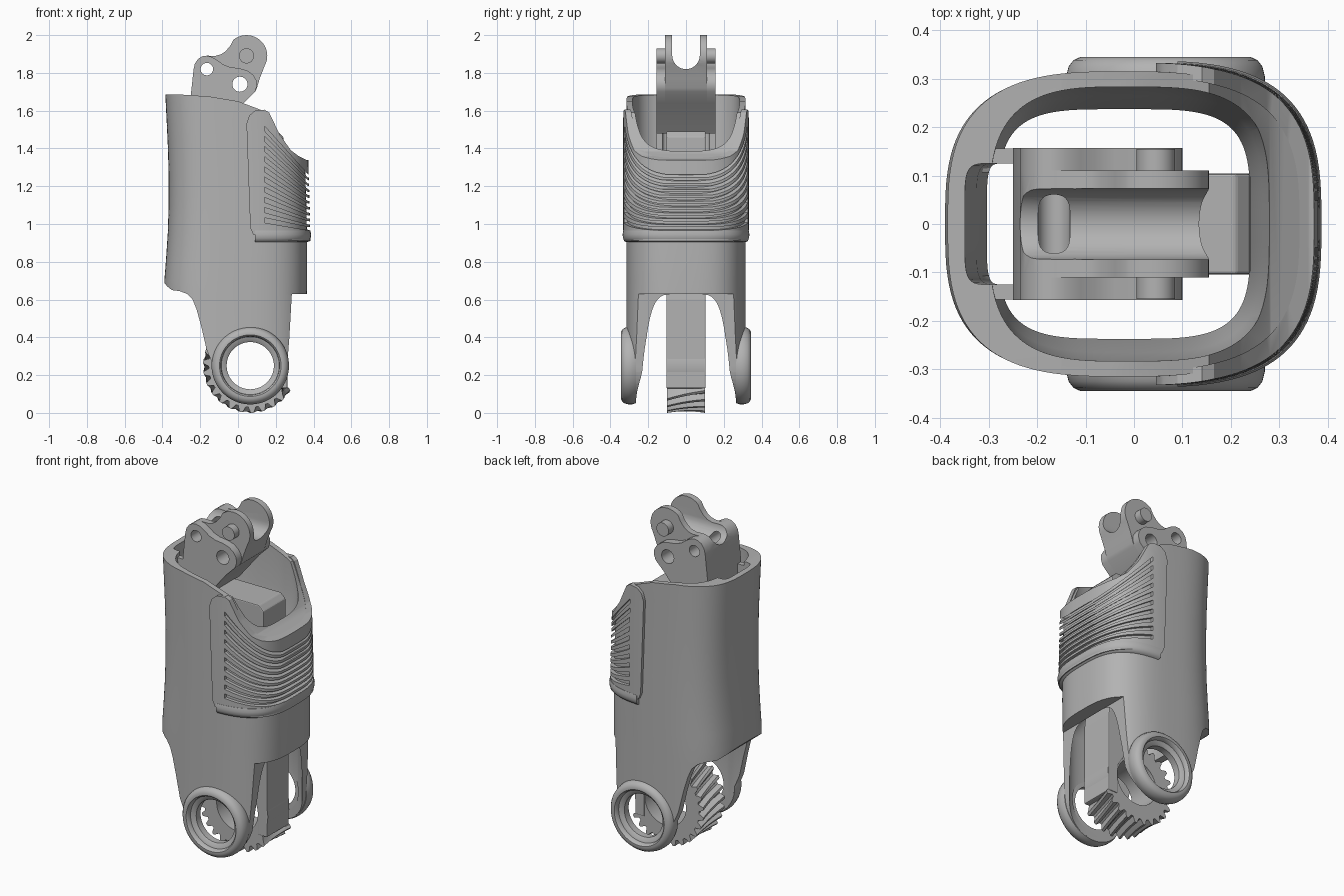
import bpy, bmesh, math
from math import sin, cos, pi, radians

if "Cube" in bpy.data.objects:
    bpy.data.objects.remove(bpy.data.objects["Cube"])

grey = bpy.data.materials.new("plain_grey")
grey.diffuse_color = (0.45, 0.45, 0.45, 1)
grey.use_nodes = True
grey.node_tree.nodes["Principled BSDF"].inputs["Base Color"].default_value = grey.diffuse_color
PIVOT = (0.065, 0.25)


def loft(name, loops, wrap=False):
    """Skin closed loops of points; cap the ends, or join last to first."""
    bm = bmesh.new()
    rows = [[bm.verts.new(p) for p in lp] for lp in loops]
    n = len(rows[0])
    pairs = list(zip(rows, rows[1:])) + ([(rows[-1], rows[0])] if wrap else [])
    for a, b in pairs:
        for i in range(n):
            j = (i + 1) % n
            bm.faces.new((a[i], a[j], b[j], b[i]))
    if not wrap:
        bm.faces.new(rows[0][::-1])
        bm.faces.new(rows[-1])
    bmesh.ops.recalc_face_normals(bm, faces=bm.faces)
    me = bpy.data.meshes.new(name)
    bm.to_mesh(me)
    bm.free()
    me.materials.append(grey)
    ob = bpy.data.objects.new(name, me)
    bpy.context.collection.objects.link(ob)
    return ob


def extrude(name, pts, y0, y1):
    return loft(name, [[(x, y, z) for x, z in pts] for y in (y0, y1)])


def circle(cx, cz, r, n=48):
    return [(cx + r * cos(2 * pi * i / n), cz + r * sin(2 * pi * i / n)) for i in range(n)]


def section(z, xl, xr, yh, e, n=112):
    """Rounded (superellipse) horizontal cross-section."""
    pts = []
    for i in range(n):
        c, s = cos(2 * pi * (i + .5) / n), sin(2 * pi * (i + .5) / n)
        pts.append(((xl + xr) / 2 + (xr - xl) / 2 * math.copysign(abs(c) ** (2 / e), c),
                    yh * math.copysign(abs(s) ** (2 / e), s), z))
    return pts


def activate(ob):
    bpy.ops.object.select_all(action='DESELECT')
    ob.select_set(True)
    bpy.context.view_layer.objects.active = ob


def boolean(ob, cutter, op='DIFFERENCE'):
    m = ob.modifiers.new("cut", 'BOOLEAN')
    m.operation, m.solver, m.object = op, 'EXACT', cutter
    activate(ob)
    bpy.ops.object.modifier_apply(modifier=m.name)
    bpy.data.objects.remove(cutter)


def smooth(ob, angle=32):
    activate(ob)
    bpy.ops.object.shade_smooth_by_angle(angle=radians(angle))


# outer skin levels: z, left x, right x
SKIN = [(-.1, -.39, .365), (.63, -.39, .365), (.7, -.39, .366), (.8, -.382, .366),
        (.95, -.372, .365), (1.1, -.367, .362), (1.25, -.367, .357),
        (1.4, -.371, .352), (1.55, -.378, .345), (1.75, -.388, .335)]


def skin(name, off):
    return loft(name, [section(z, a - off, b + off, .315 + off, 3) for z, a, b in SKIN])


# --- outer sleeve: loft trimmed to the side outline, then hollowed
shell = skin("outer_sleeve", 0)
ear = [(PIVOT[0] + .195 * cos(radians(a)), PIVOT[1] + .195 * sin(radians(a)))
       for a in range(0, -181, -10)]
outline = [(-.5, 1.685), (-.3, 1.685), (-.15, 1.675), (0, 1.65), (.08, 1.62), (.155, 1.59),
           (.22, 1.47), (.28, 1.385), (.36, 1.335), (.5, 1.33), (.5, .63), (.285, .63),
           (.272, .4)] + ear + [(-.165, .33), (-.195, .46), (-.22, .55), (-.24, .6),
           (-.27, .63), (-.31, .645), (-.35, .65), (-.375, .67), (-.4, .7), (-.5, .71)]
boolean(shell, extrude("trim", outline, -.6, .6), 'INTERSECT')
cavity = [(-.2, -.3, .285, .265, 6), (.64, -.3, .285, .265, 6), (.74, -.28, .24, .237, 4),
          (1.15, -.28, .24, .237, 4), (1.3, -.29, .265, .265, 3.6), (1.42, -.295, .285, .28, 3.4),
          (1.8, -.3, .285, .285, 3.3)]
boolean(shell, loft("hollow", [section(*c) for c in cavity]))
slot = [(.55, -.3, -.2, .125, 6), (1.2, -.325, -.2, .125, 6), (1.8, -.355, -.2, .125, 6)]
boolean(shell, loft("back_slot", [section(*c) for c in slot]))
boolean(shell, extrude("pivot_hole", circle(*PIVOT, .15), -.6, .6))
smooth(shell)

# --- webs joining the sleeve to the inner bracket
for s in (1, -1):
    extrude("sleeve_web", [(-.32, .9), (-.22, .9), (-.22, 1.66), (-.32, 1.66)], s * .125, s * .156)

# --- ribbed grip pad wrapped over the front
pad = skin("grip_pad", .018)
pad_outline = [(.08, .945), (.2, .925), (.3, .912), (.5, .905), (.5, 1.335), (.36, 1.34),
               (.32, 1.36), (.28, 1.39), (.22, 1.475), (.165, 1.59), (.14, 1.605), (.09, 1.6),
               (.06, 1.575), (.045, 1.53), (.055, 1.25), (.065, .98)]
boolean(pad, extrude("trim", pad_outline, -.6, .6), 'INTERSECT')
boolean(pad, skin("inside", -.012))
for i in range(10):
    zl, zr = 1.02 + .054 * i, .975 + .031 * i
    groove = [(.14, zl - .013), (.37, zr - .008), (.5, zr - .02), (.5, zr - .002),
              (.37, zr + .009), (.14, zl + .013)]
    boolean(pad, extrude("groove", groove, -.6, .6))
smooth(pad)
# raised smooth lip under the ribs
lip = loft("pad_lower_lip", [section(z, -.372, .365 + o, .315 + o, 3) for z, o in
           ((.9, -.01), (.908, .012), (.925, .02), (.945, .022), (.965, .018), (.975, -.01))])
boolean(lip, extrude("trim", [(.09, .8), (.5, .8), (.5, 1.1), (.09, 1.1)], -.6, .6), 'INTERSECT')
boolean(lip, skin("inside", -.012))
smooth(lip, 50)

# --- pivot rings on the two ears
ring = [(.125, .265), (.125, .305), (.13, .31), (.153, .318), (.156, .338), (.163, .345),
        (.175, .345), (.19, .338), (.2, .325), (.205, .305), (.205, .285), (.198, .265)]
for s in (1, -1):
    loops = [[(PIVOT[0] + r * cos(a), s * y, PIVOT[1] + r * sin(a)) for r, y in ring]
             for a in [2 * pi * i / 72 for i in range(72)]]
    smooth(loft("pivot_ring", loops, True), 40)

# --- toothed wheel with slanted teeth and a concave rim
TEETH, STEP = 26, 8
wave = (1, 1, 1, .5, 0, 0, 0, .5)
N = TEETH * STEP


def wheel_loop(y, radius=None):
    pts = []
    for i in range(N):
        a = 2 * pi * i / N
        toothed = radians(80) < a < radians(325)
        r = radius or (.212 + .03 * wave[i % STEP] + .008 * (y / .1) ** 2 if toothed else .2)
        t = a + (1.1 * y if toothed and not radius else 0)
        pts.append((PIVOT[0] + r * cos(t), y, PIVOT[1] + r * sin(t)))
    return pts


ys = [-.1 + .025 * k for k in range(9)]
wheel = loft("toothed_wheel", [wheel_loop(-.1, .135)] + [wheel_loop(y) for y in ys]
             + [wheel_loop(.1, .135)], True)
smooth(wheel)

# --- inner arm rising from the wheel
arm = extrude("inner_arm", [(.262, .13), (.262, .6), (.24, .8), (.24, 1.46), (.21, 1.49),
              (-.25, 1.49), (-.25, .9), (-.05, .75), (.12, .65), (.12, .43), (.2, .3), (.2, .13)],
              -.104, .104)
bev = arm.modifiers.new("soft_edges", 'BEVEL')
bev.width, bev.segments = .006, 2

# --- top clevis bracket: tall forked plate, lower side cheeks, pins
base = [(.09, 1.7), (.03, 1.64), (-.1, 1.48), (-.25, 1.48), (-.25, 1.68), (-.235, 1.82),
        (-.228, 1.85), (-.21, 1.875), (-.188, 1.888), (-.165, 1.891)]
tall = base + [(-.12, 1.89), (-.09, 1.898), (-.065, 1.915), (-.04, 1.945)] + \
    [(.045 + .11 * cos(radians(a)), 1.89 + .11 * sin(radians(a))) for a in range(130, -31, -10)] + \
    [(.115, 1.77), (.1, 1.72)]
low = base + [(-.14, 1.885), (-.11, 1.868), (-.08, 1.845), (-.04, 1.83), (.01, 1.824),
              (.05, 1.812), (.08, 1.79), (.098, 1.76), (.1, 1.73)]
holes = [(-.165, 1.82, .033), (.01, 1.74, .04)]


def drill(ob):
    for x, z, r in holes:
        boolean(ob, extrude("hole", circle(x, z, r, 32), -.5, .5))
    smooth(ob)


fork = extrude("clevis_fork", tall, -.11, .11)
u = [(.073 * cos(radians(a)), 1.893 + .073 * sin(radians(a))) for a in range(180, 361, 10)]
gap = extrude("fork_gap", u + [(.073, 2.3), (-.073, 2.3)], -.6, .6)
gap.rotation_euler.z = pi / 2
bpy.context.view_layer.update()
boolean(fork, gap)
drill(fork)
for s in (1, -1):
    drill(extrude("clevis_cheek", low, s * .109, s * .157))
    smooth(extrude("clevis_pin", circle(.045, 1.89, .04, 32), s * .1, s * .155))
